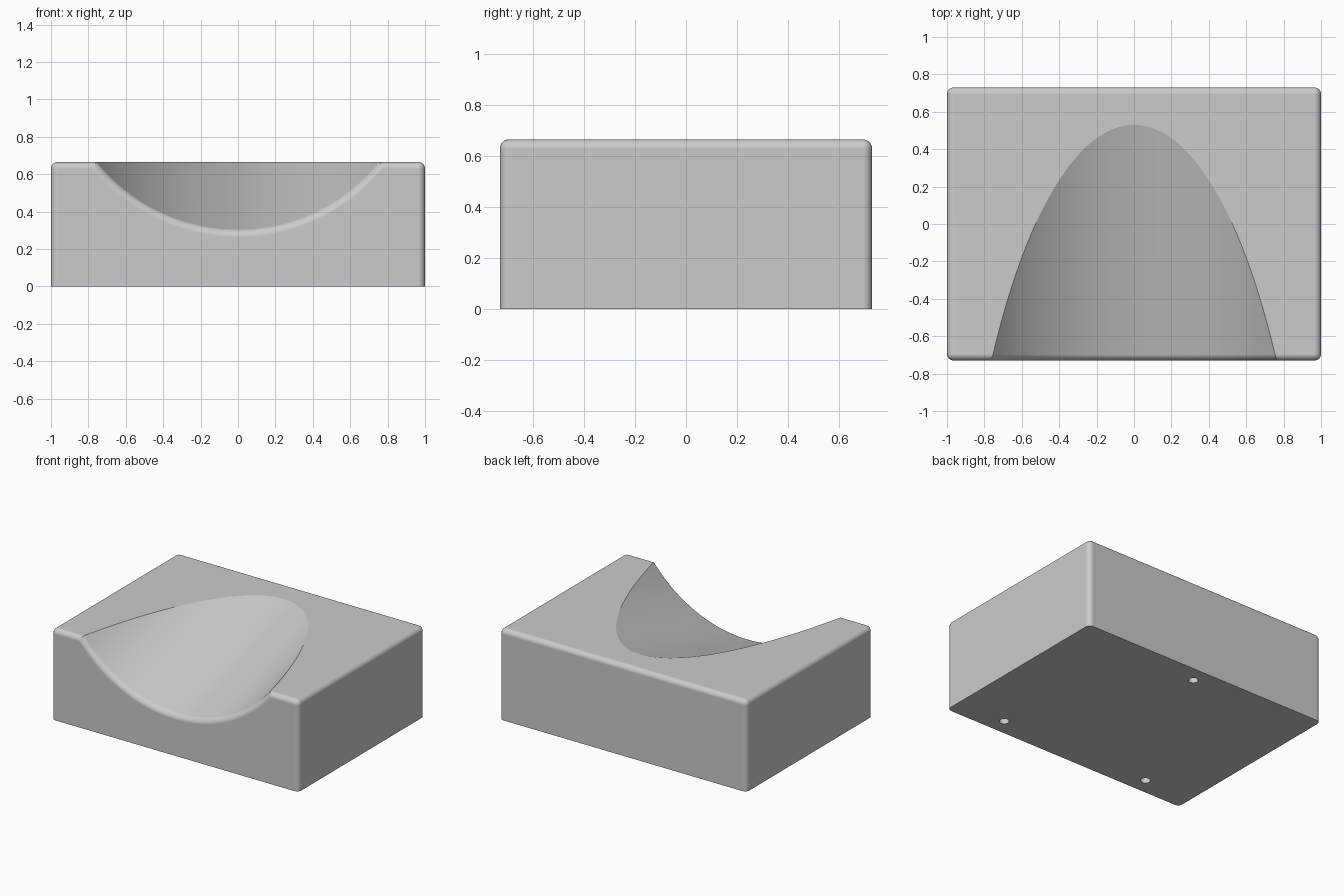
import bpy, bmesh, math

if "Cube" in bpy.data.objects:
    bpy.data.objects.remove(bpy.data.objects["Cube"])

HX, HY, TOP = 1.0, 0.73, 0.665      # block half width, half depth, height
RADIUS, SLOPE, REACH = 0.97, 0.293, 1.26   # groove curve, rise and length
SEGMENTS = 48

grey = bpy.data.materials.new("plain grey")
grey.use_nodes = True
grey.diffuse_color = (0.6, 0.6, 0.6, 1)
bsdf = next(n for n in grey.node_tree.nodes if n.type == 'BSDF_PRINCIPLED')
bsdf.inputs["Base Color"].default_value = grey.diffuse_color

bm = bmesh.new()


def vert(x, y, z):
    return bm.verts.new((x, y, z))


# Block corners, counter-clockwise from front left of the plan
corners = [(-HX, -HY), (HX, -HY), (HX, HY), (-HX, HY)]
low = [vert(x, y, 0) for x, y in corners]
high = [vert(x, y, TOP) for x, y in corners]

# Groove: an arc on the front face, swept up the slope until it leaves the top
depth = SLOPE * REACH
half_angle = math.acos(1 - depth / RADIUS)
arc, rim = [], []
for i in range(SEGMENTS + 1):
    a = half_angle * (2 * i / SEGMENTS - 1)
    x = RADIUS * math.sin(a)
    drop = depth - RADIUS * (1 - math.cos(a))
    arc.append(vert(x, -HY, TOP - drop))
    at_end = i in (0, SEGMENTS)
    rim.append(arc[-1] if at_end else vert(x, -HY + drop / SLOPE, TOP))
for i in range(SEGMENTS):
    loop = [arc[i], arc[i + 1], rim[i + 1], rim[i]]
    bm.faces.new(list(dict.fromkeys(loop)))

# Outer walls, base and top
bm.faces.new(low[::-1])
bm.faces.new([low[0], low[1], high[1]] + arc[::-1] + [high[0]])
for i in (1, 2, 3):
    j = (i + 1) % 4
    bm.faces.new([low[i], low[j], high[j], high[i]])
bm.faces.new([high[0]] + rim + high[1:])
bmesh.ops.recalc_face_normals(bm, faces=bm.faces)

# Round the upright edges, the outer top edges and the front lip of the groove
arc_set = set(arc)


def rounded(edge):
    a, b = edge.verts
    if a in arc_set and b in arc_set:
        return True
    upright = abs(a.co.z - b.co.z) > TOP / 2 and not (arc_set & {a, b})
    outer = all(v in high or v in (arc[0], arc[-1]) for v in (a, b))
    return upright or outer


bmesh.ops.bevel(bm, geom=[e for e in bm.edges if rounded(e)], offset=0.051,
                offset_type='WIDTH', segments=8, profile=0.5,
                affect='EDGES', clamp_overlap=False)

mesh = bpy.data.meshes.new("grooved_block")
bm.to_mesh(mesh)
bm.free()
mesh.materials.append(grey)
block = bpy.data.objects.new("grooved_block", mesh)
bpy.context.collection.objects.link(block)


def activate(obj):
    bpy.ops.object.select_all(action='DESELECT')
    obj.select_set(True)
    bpy.context.view_layer.objects.active = obj


# Three round sockets in the base
for x, y in [(0, 0.61), (0.61, -0.61), (-0.61, -0.61)]:
    bpy.ops.mesh.primitive_cylinder_add(vertices=32, radius=0.033, depth=0.24,
                                        location=(x, y, 0))
    cutter = bpy.context.object
    cutter.name = "socket_cutter"
    cutter.hide_render = True
    cutter.data.materials.append(grey)
    activate(block)
    cut = block.modifiers.new("socket", 'BOOLEAN')
    cut.operation = 'DIFFERENCE'
    cut.solver = 'EXACT'
    cut.object = cutter
    bpy.ops.object.modifier_apply(modifier=cut.name)
    bpy.data.objects.remove(cutter)

# Smooth rounding, with flat faces kept flat
activate(block)
bpy.ops.object.shade_smooth_by_angle(angle=math.radians(14))
weighted = block.modifiers.new("flat_faces", 'WEIGHTED_NORMAL')
weighted.keep_sharp = True
